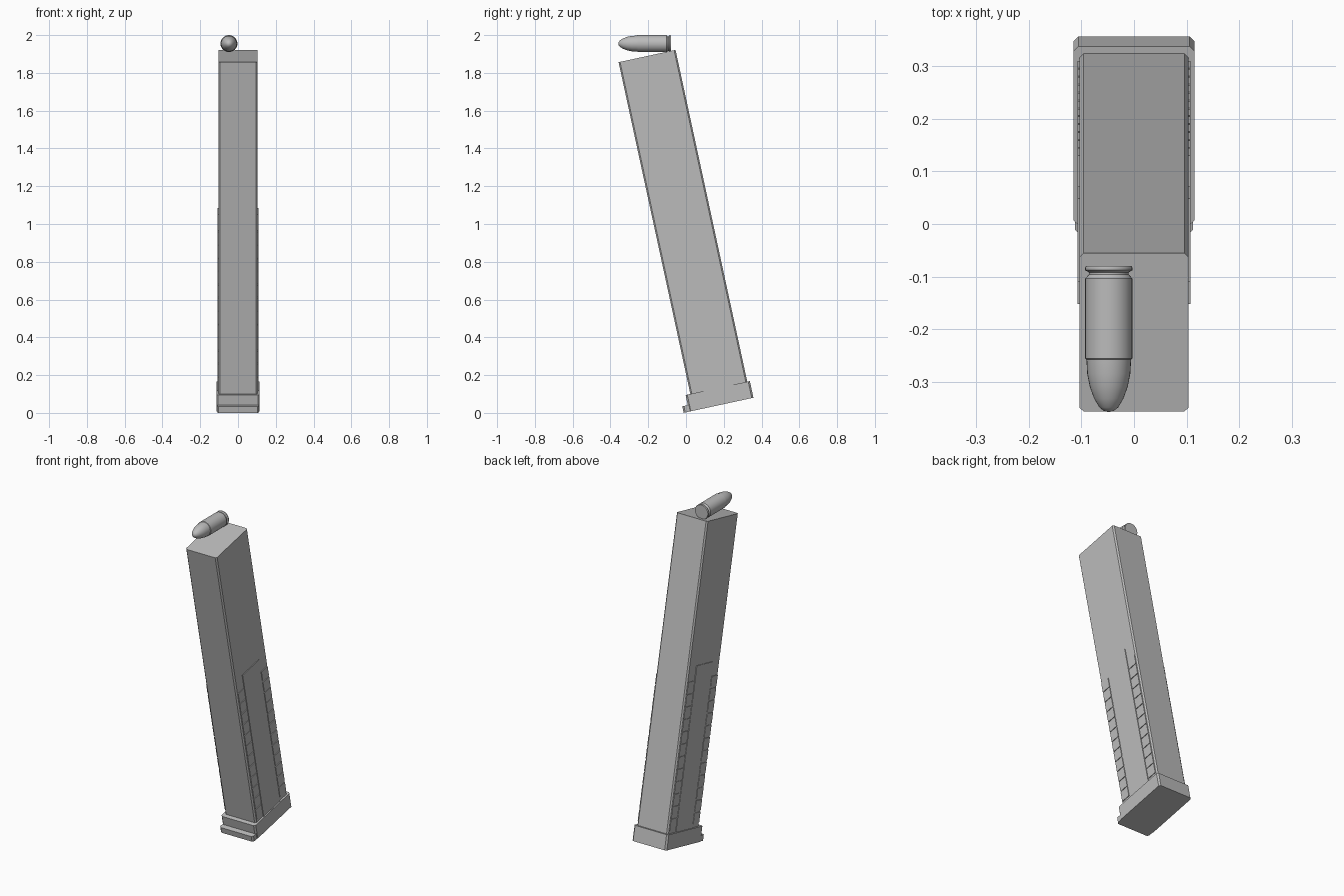
import bpy, bmesh, math
from mathutils import Matrix, Vector

cube = bpy.data.objects.get("Cube")
if cube:
    bpy.data.objects.remove(cube, do_unlink=True)

TILT = math.radians(12.2)

grey = bpy.data.materials.new("plain_grey")
grey.use_nodes = True
grey.diffuse_color = (0.5, 0.5, 0.5, 1)
grey.node_tree.nodes["Principled BSDF"].inputs["Base Color"].default_value = (0.5, 0.5, 0.5, 1)


def finish(name, bm, tilt=TILT):
    bmesh.ops.recalc_face_normals(bm, faces=bm.faces)
    mesh = bpy.data.meshes.new(name)
    bm.to_mesh(mesh)
    bm.free()
    mesh.materials.append(grey)
    ob = bpy.data.objects.new(name, mesh)
    ob.rotation_euler.x = tilt
    bpy.context.collection.objects.link(ob)
    return ob


def add_box(bm, x, y, z):
    """Add a box spanning the (low, high) ranges; return its vertices."""
    size = Vector((x[1] - x[0], y[1] - y[0], z[1] - z[0]))
    mid = Vector((sum(x), sum(y), sum(z))) / 2
    m = Matrix.Translation(mid) @ Matrix.Diagonal((*size, 1))
    return bmesh.ops.create_cube(bm, size=1, matrix=m)["verts"]


def chamfered_box(bm, half_x, y, z, cut):
    """Box whose four upright edges are chamfered."""
    verts = add_box(bm, (-half_x, half_x), y, z)
    edges = {e for v in verts for e in v.link_edges
             if abs(e.verts[0].co.z - e.verts[1].co.z) > 0.01}
    bmesh.ops.bevel(bm, geom=list(edges), offset=cut, segments=1,
                    affect='EDGES', offset_type='OFFSET')


# Long tilted body
bm = bmesh.new()
chamfered_box(bm, 0.104, (0.0435, 0.352), (0.08, 1.89), 0.008)
finish("magazine_body", bm)

# Base cap with a protruding front lip
bm = bmesh.new()
chamfered_box(bm, 0.115, (0.018, 0.366), (0.003, 0.093), 0.009)
finish("base_cap", bm)
bm = bmesh.new()
chamfered_box(bm, 0.112, (-0.012, 0.1), (0.003, 0.038), 0.009)
finish("base_lip", bm)

# Raised centre panel and two columns of raised squares, mirrored to both sides
bm = bmesh.new()
depth = (0.1, 0.108)
add_box(bm, depth, (0.115, 0.277), (0.088, 1.05))
PITCH = 0.0715
for i in range(12):
    top = 0.964 - i * PITCH
    for span in ((0.053, 0.111), (0.281, 0.342)):
        add_box(bm, depth, span, (top - PITCH + 0.009, top))
plates = finish("side_grip_plates", bm)
plates.modifiers.new("mirror", 'MIRROR').use_axis = (True, False, False)

# Round lying on top: lathe profile of (radius, y) from rear to tip
profile = [(0, -0.08), (0.043, -0.08), (0.045, -0.083), (0.045, -0.088),
           (0.038, -0.092), (0.038, -0.096), (0.045, -0.104), (0.045, -0.256),
           (0.0425, -0.258), (0.041, -0.285), (0.036, -0.31),
           (0.028, -0.332), (0.018, -0.349), (0.009, -0.356), (0, -0.358)]
bm = bmesh.new()
verts = [bm.verts.new((r, y, 0)) for r, y in profile]
edges = [bm.edges.new(pair) for pair in zip(verts, verts[1:])]
bmesh.ops.spin(bm, geom=verts + edges, cent=(0, 0, 0), axis=(0, 1, 0),
               angle=math.tau, steps=32)
bmesh.ops.remove_doubles(bm, verts=bm.verts, dist=0.0001)
cartridge = finish("cartridge", bm, 0)
cartridge.location = (-0.048, 0, 1.955)
cartridge.data.shade_smooth()
cartridge.data.set_sharp_from_angle(angle=math.radians(30))
